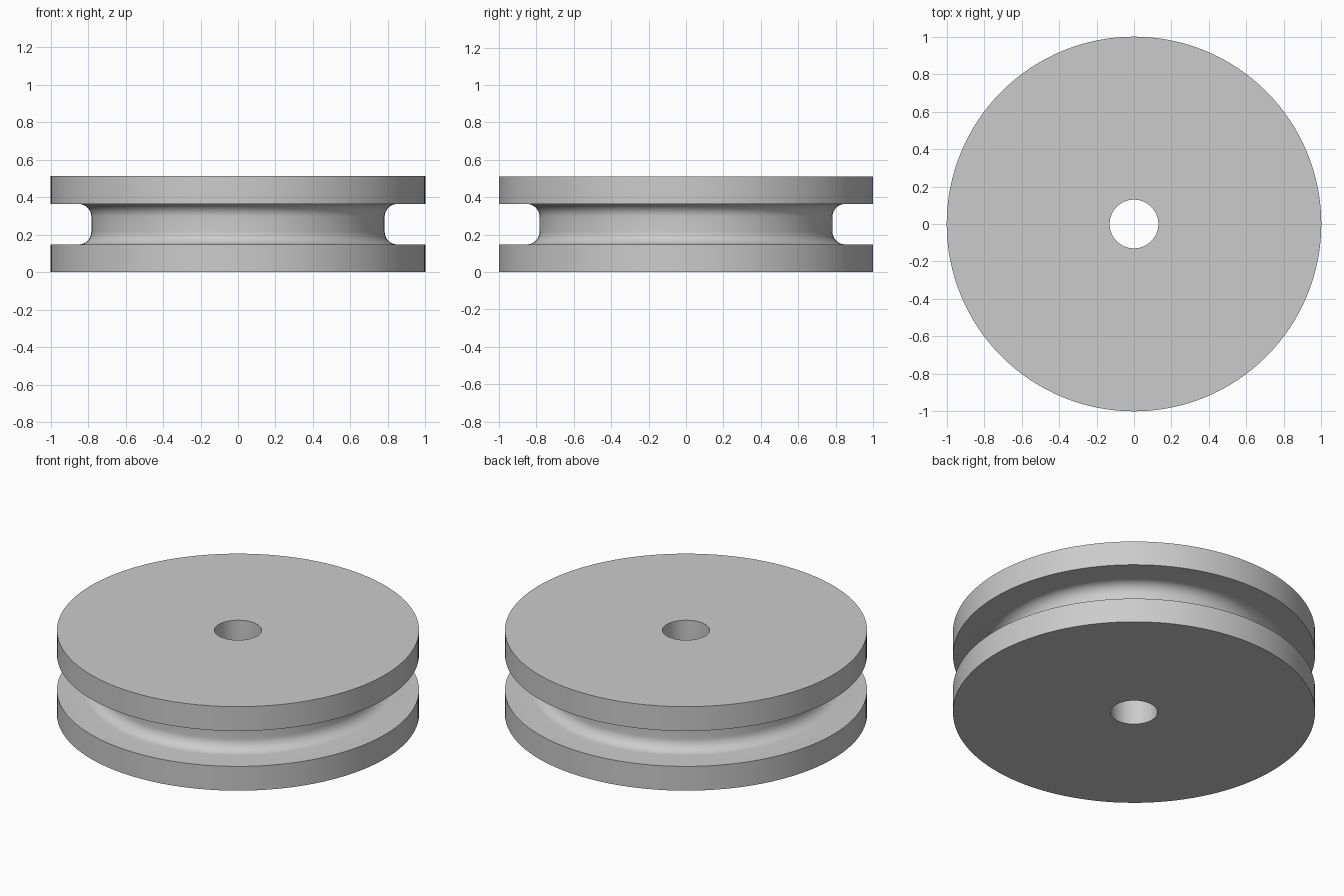
import bpy, bmesh
from math import sin, cos, pi, radians

cube = bpy.data.objects.get("Cube")
if cube:
    bpy.data.objects.remove(cube, do_unlink=True)

HEIGHT, RIM, BORE = 0.512, 1.0, 0.13
FLANGE = 0.148            # thickness of each flange
FLOOR, FILLET = 0.783, 0.068
SEGMENTS, ARC_STEPS = 128, 10

grey = bpy.data.materials.new("light grey")
grey.use_nodes = True
colour = (0.6, 0.6, 0.6, 1)
grey.diffuse_color = colour
grey.node_tree.nodes["Principled BSDF"].inputs["Base Color"].default_value = colour

# Lower half of the section: bore, flange, then rounded groove corner
lower = [(BORE, 0), (RIM, 0), (RIM, FLANGE)]
for i in range(ARC_STEPS + 1):
    a = pi / 2 * i / ARC_STEPS
    lower.append((FLOOR + FILLET * (1 - sin(a)), FLANGE + FILLET * (1 - cos(a))))
# Mirror it for the upper half
profile = lower + [(r, HEIGHT - z) for r, z in reversed(lower)]

# Revolve the closed section about the vertical axis
bm = bmesh.new()
rings = []
for r, z in profile:
    rings.append([bm.verts.new((r * cos(2 * pi * s / SEGMENTS),
                                r * sin(2 * pi * s / SEGMENTS), z))
                  for s in range(SEGMENTS)])
for k, ring in enumerate(rings):
    above = rings[(k + 1) % len(rings)]
    for s in range(SEGMENTS):
        t = (s + 1) % SEGMENTS
        bm.faces.new((ring[s], ring[t], above[t], above[s]))
bmesh.ops.recalc_face_normals(bm, faces=bm.faces)

mesh = bpy.data.meshes.new("grooved_wheel")
bm.to_mesh(mesh)
bm.free()
mesh.materials.append(grey)
wheel = bpy.data.objects.new("grooved_wheel", mesh)
bpy.context.collection.objects.link(wheel)

# Smooth curved walls, sharp flange edges
bpy.ops.object.select_all(action="DESELECT")
wheel.select_set(True)
bpy.context.view_layer.objects.active = wheel
bpy.ops.object.shade_smooth_by_angle(angle=radians(30))
